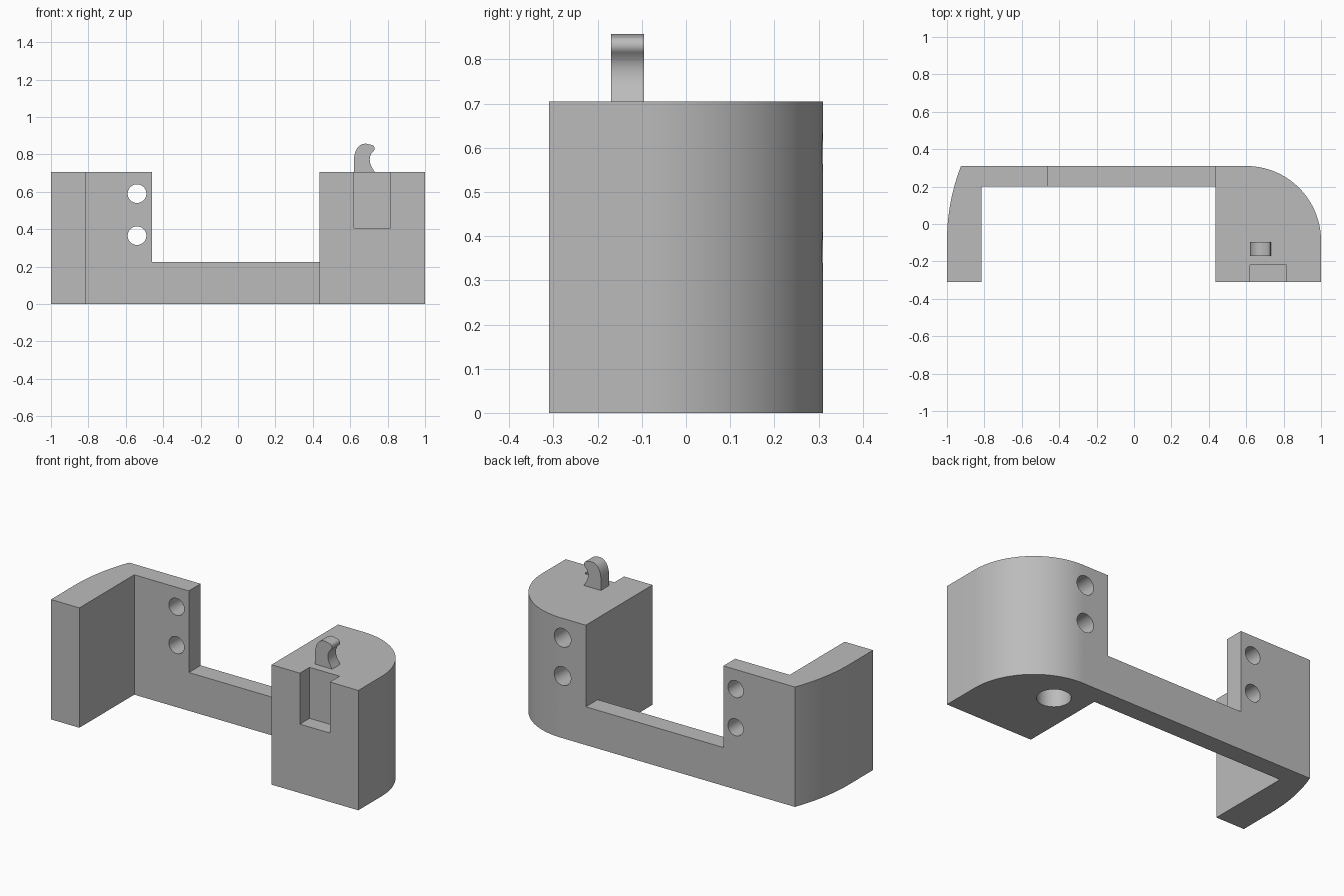
import bpy, bmesh, math
from mathutils import Vector

if "Cube" in bpy.data.objects:
    bpy.data.objects.remove(bpy.data.objects["Cube"])

grey = bpy.data.materials.new("plain_grey")
grey.diffuse_color = (0.5, 0.5, 0.5, 1)
grey.use_nodes = True
grey.node_tree.nodes["Principled BSDF"].inputs["Base Color"].default_value = grey.diffuse_color


def arc(cx, cy, r, a0, a1, n):
    """Points on an arc, angles in degrees."""
    return [(cx + r * math.cos(math.radians(a0 + (a1 - a0) * i / n)),
             cy + r * math.sin(math.radians(a0 + (a1 - a0) * i / n))) for i in range(n + 1)]


def prism(name, pts, direction):
    """Extrude a closed loop of 3D points along a direction."""
    bm = bmesh.new()
    face = bm.faces.new([bm.verts.new(p) for p in pts])
    ext = bmesh.ops.extrude_face_region(bm, geom=[face], use_keep_orig=True)
    moved = [g for g in ext["geom"] if isinstance(g, bmesh.types.BMVert)]
    bmesh.ops.translate(bm, verts=moved, vec=Vector(direction))
    bmesh.ops.recalc_face_normals(bm, faces=bm.faces)
    me = bpy.data.meshes.new(name)
    bm.to_mesh(me)
    bm.free()
    me.materials.append(grey)
    ob = bpy.data.objects.new(name, me)
    bpy.context.collection.objects.link(ob)
    return ob


def box(name, x0, x1, y0, y1, z0, z1):
    return prism(name, [(x0, y0, z0), (x1, y0, z0), (x1, y1, z0), (x0, y1, z0)], (0, 0, z1 - z0))


def back_hole(x, z, r, depth):
    return prism("hole_cutter", [(a, 0.35, b) for a, b in arc(x, z, r, 0, 350, 35)],
                 (0, -depth - 0.04, 0))


def smooth(ob):
    bpy.ops.object.select_all(action='DESELECT')
    ob.select_set(True)
    bpy.context.view_layer.objects.active = ob
    bpy.ops.object.shade_smooth_by_angle(angle=math.radians(30))


# Bracket body: plan outline with a shallow left curve and a round right corner
R = 1.104
sweep = math.degrees(math.asin(0.4 / R))
outline = [(-0.815, -0.31), (-0.815, 0.2), (0.435, 0.2), (0.435, -0.31), (1, -0.31)]
outline += arc(0.6, -0.09, 0.4, 0, 90, 32)
outline += arc(-1 + R, -0.09, R, 180 - sweep, 180, 12)
outline += [(-1, -0.31)]
body = prism("bracket_body", [(x, y, 0) for x, y in outline], (0, 0, 0.705))

# Cutters: centre gap, front slot, screw holes and underside bore
cutters = [box("gap_cutter", -0.46, 0.435, 0.1, 0.5, 0.225, 0.9),
           box("slot_cutter", 0.62, 0.815, -0.5, -0.22, 0.405, 0.9),
           prism("bore_cutter", [(x, y, -0.1) for x, y in arc(0.62, 0.095, 0.09, 0, 350, 35)],
                 (0, 0, 0.45))]
for z in (0.59, 0.365):
    cutters.append(back_hole(-0.54, z, 0.05, 0.2))
    cutters.append(back_hole(0.587, z, 0.055, 0.2))

for c in cutters:
    mod = body.modifiers.new("cut", 'BOOLEAN')
    mod.operation = 'DIFFERENCE'
    mod.solver = 'EXACT'
    mod.object = c
bpy.context.view_layer.update()
cut = bpy.data.meshes.new_from_object(body.evaluated_get(bpy.context.evaluated_depsgraph_get()))
body.modifiers.clear()
body.data = cut
for c in cutters:
    bpy.data.objects.remove(c)
smooth(body)

# Hook: rounded back and crown, round tip, hollow throat
profile = [(0.735, 0.70), (0.62, 0.70), (0.62, 0.77)]
profile += [(0.622, 0.793), (0.628, 0.815), (0.638, 0.835), (0.652, 0.849), (0.668, 0.856)]
profile += [(0.685, 0.857), (0.703, 0.853)]
profile += arc(0.709, 0.831, 0.021, 60, -50, 8)
profile += [(0.712, 0.803), (0.706, 0.788), (0.704, 0.772), (0.706, 0.755), (0.712, 0.738), (0.722, 0.72)]
hook = prism("hook", [(x, -0.17, z) for x, z in profile], (0, 0.075, 0))
smooth(hook)
